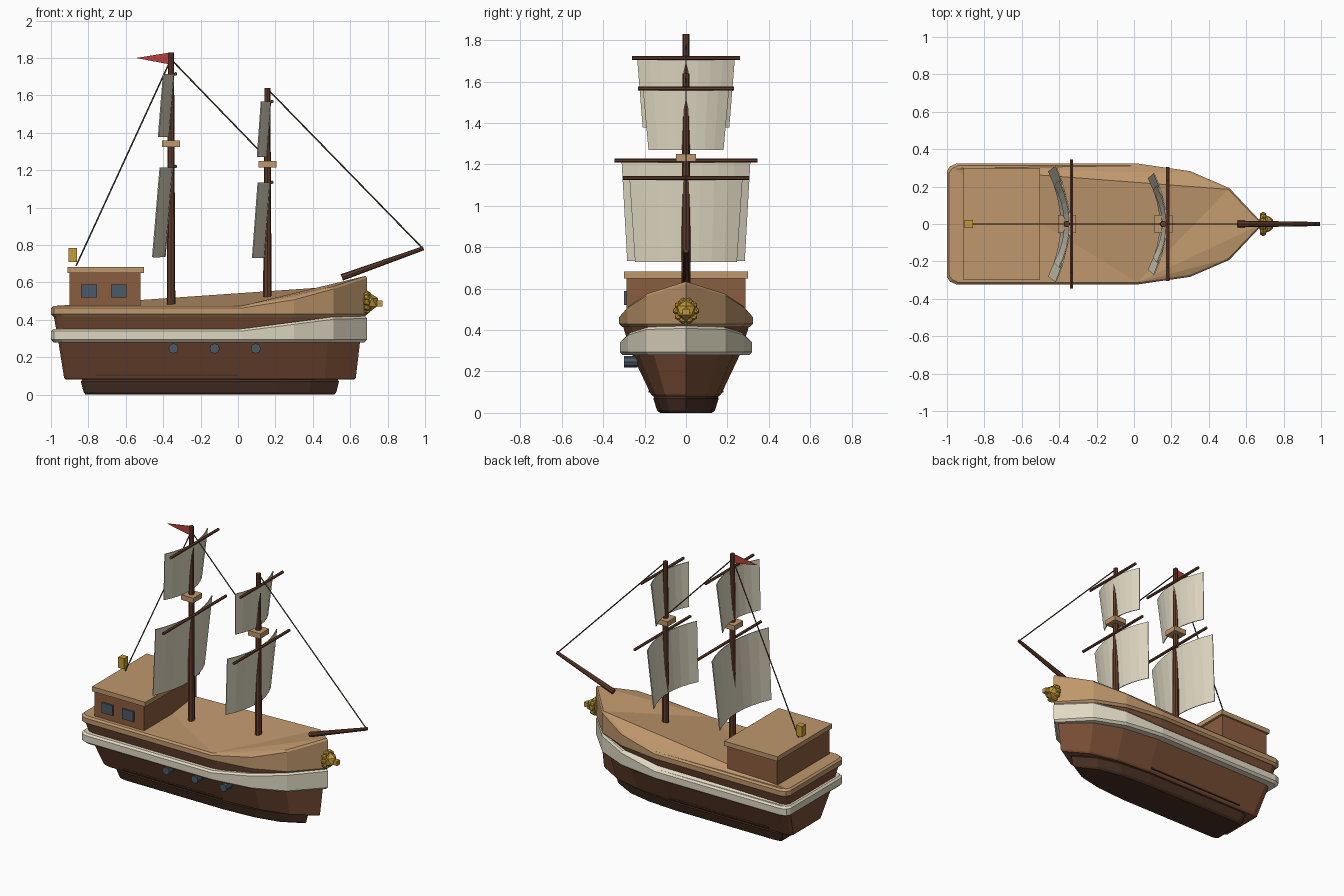
import bpy, bmesh, math
from mathutils import Vector

if "Cube" in bpy.data.objects:
    bpy.data.objects.remove(bpy.data.objects["Cube"])

COL = dict(tan=(.52, .31, .15), hull=(.19, .075, .035), keel=(.065, .03, .017),
           cream=(.74, .69, .54), gold=(.55, .32, .04), glass=(.07, .10, .14),
           red=(.48, .055, .045), mast=(.125, .046, .025), cabin=(.26, .11, .05),
           rope=(.08, .07, .045))
MATS = {}
for key, c in COL.items():
    MATS[key] = bpy.data.materials.new(key)
    MATS[key].diffuse_color = (*c, 1)


def finish(name, bm, col):
    bmesh.ops.recalc_face_normals(bm, faces=bm.faces[:])
    me = bpy.data.meshes.new(name)
    bm.to_mesh(me)
    bm.free()
    me.materials.append(MATS[col])
    ob = bpy.data.objects.new(name, me)
    bpy.context.collection.objects.link(ob)
    return ob


def box(name, lo, hi, col):
    bm = bmesh.new()
    bmesh.ops.create_cube(bm, size=1)
    lo, hi = Vector(lo), Vector(hi)
    for v in bm.verts:
        v.co = Vector([(lo[i] + hi[i]) / 2 + v.co[i] * (hi[i] - lo[i]) for i in range(3)])
    return finish(name, bm, col)


def rod(name, a, b, r1, r2, col, sides=8):
    a, b = Vector(a), Vector(b)
    bm = bmesh.new()
    bmesh.ops.create_cone(bm, cap_ends=True, segments=sides, radius1=r1, radius2=r2,
                          depth=(b - a).length)
    bm.transform((b - a).to_track_quat('Z', 'Y').to_matrix().to_4x4())
    bmesh.ops.translate(bm, verts=bm.verts[:], vec=(a + b) / 2)
    return finish(name, bm, col)


# Deck plan: stern corner to bow on one side, mirrored to the other
HALF = [(-1, .28), (-.985, .305), (-.95, .32), (.02, .32), (.3, .28), (.51, .19)]
PLAN = HALF + [(.69, 0)] + [(x, -y) for x, y in reversed(HALF)]


def sheer(x, zs):
    """Height along the ship: zs at x = .02, .3, .51, .69."""
    xs = (.02, .3, .51, .69)
    if x <= xs[0]:
        return zs[0]
    for i in range(3):
        if x <= xs[i + 1] + 1e-6:
            t = (x - xs[i]) / (xs[i + 1] - xs[i])
            return zs[i] + t * (zs[i + 1] - zs[i])


def loft(name, rings, col):
    """rings: (x stern, x bow, half width, height or sheer tuple)"""
    bm = bmesh.new()
    rows = []
    for xa, xb, hw, z in rings:
        rows.append([bm.verts.new((xa + (x + 1) / 1.69 * (xb - xa), y / .32 * hw,
                                   sheer(x, z) if isinstance(z, tuple) else z))
                     for x, y in PLAN])
    n = len(PLAN)
    for r, s in zip(rows, rows[1:]):
        for i in range(n):
            j = (i + 1) % n
            bm.faces.new((r[i], r[j], s[j], s[i]))
    bm.faces.new(rows[0])
    # Faceted top surface
    top = rows[-1]
    for fan in ((1, 2, 3, 4, 5), (9, 10, 11, 12, 0, 1, 5), (9, 5, 6, 7, 8)):
        for i in range(1, len(fan) - 1):
            bm.faces.new([top[k] for k in (fan[0], fan[i], fan[i + 1])])
    return finish(name, bm, col)


def lift(zs, d):
    return tuple(z + d for z in zs)


# Hull layers
loft("keel", [(-.815, .515, .125, 0), (-.825, .525, .14, .012), (-.84, .54, .158, .07),
              (-.83, .53, .15, .085)], "keel")
loft("hull", [(-.92, .62, .16, .08), (-.93, .63, .17, .09), (-.96, .652, .26, .28),
              (-.985, .67, .305, .42)], "hull")
BAND = (.352, .388, .415, .42)
loft("hull_band", [(-.985, .675, .305, .28), (-1, .69, .32, .295),
                   (-1, .69, .32, lift(BAND, -.012)), (-.988, .68, .308, BAND)], "cream")
RAIL = (.475, .52, .577, .635)
loft("deck", [(-.985, .675, .308, .415), (-1, .69, .323, .43),
              (-1, .69, .323, lift(RAIL, -.012)), (-.988, .682, .312, RAIL)], "tan")
for side, s in (("front", -1), ("back", 1)):
    box("plank_" + side, (-.76, s * .17 - .012, .099), (0, s * .17 + .012, .109), "keel")

# Portholes
for i in range(3):
    x = -.345 + .22 * i
    rod(f"porthole_{i + 1}", (x, -.30, .247), (x, -.235, .247), .027, .027, "glass")

# Stern cabin
box("cabin", (-.90, -.287, .46), (-.52, .287, .65), "cabin")
box("cabin_roof", (-.912, -.30, .65), (-.503, .30, .682), "tan")
for i, x in enumerate((-.84, -.68)):
    box(f"cabin_window_{i + 1}", (x, -.30, .52), (x + .085, -.28, .59), "glass")
box("stern_lantern", (-.905, -.022, .709), (-.86, .022, .783), "gold")


def sail(name, x_top, x_bot, z_top, z_bot, w_top, w_bot, belly):
    bm = bmesh.new()
    rows = []
    for x, z, w in ((x_top, z_top, w_top), (x_bot, z_bot, w_bot)):
        rows.append([bm.verts.new((x - belly * (i / 4) ** 2, w * i / 4, z))
                     for i in range(-4, 5)])
    for i in range(8):
        bm.faces.new((rows[0][i], rows[0][i + 1], rows[1][i + 1], rows[1][i]))
    ob = finish(name, bm, "cream")
    m = ob.modifiers.new("thickness", 'SOLIDIFY')
    m.thickness = .006
    m.offset = 0


# Masts with lookout platform, two yards and two sails each
# yards: height, half length; sails: x top, x bottom, z top, z bottom, half widths, belly
SHIP = {
    "main": dict(x=-.358, z=(.46, 1.83), top=1.325, yards=((1.22, .345), (1.715, .262)),
                 sails=((-.35, -.39, 1.215, .735, .31, .283, .067),
                        (-.343, -.37, 1.715, 1.378, .235, .208, .056))),
    "fore": dict(x=.157, z=(.50, 1.64), top=1.215, yards=((1.135, .305), (1.567, .232)),
                 sails=((.17, .14, 1.135, .73, .272, .245, .063),
                        (.174, .153, 1.567, 1.27, .207, .18, .05)))}
for name, p in SHIP.items():
    x = p["x"]
    rod(name + "_mast", (x, 0, p["z"][0]), (x, 0, p["z"][1]), .023, .016, "mast")
    box(name + "_lookout", (x - .048, -.048, p["top"]), (x + .048, .048, p["top"] + .035), "tan")
    for lvl, (z, h), s in zip(("lower", "upper"), p["yards"], p["sails"]):
        rod(f"{name}_{lvl}_yard", (x + .024, -h, z), (x + .024, h, z), .01, .01, "mast", 6)
        sail(f"{name}_{lvl}_sail", *s)

# Bowsprit and rigging
rod("bowsprit", (.555, 0, .627), (.992, 0, .783), .018, .011, "mast")
for i, (a, b) in enumerate((((-.36, 1.79), (-.865, .69)), ((-.355, 1.79), (.157, 1.26)),
                            ((.157, 1.635), (.985, .785)))):
    rod(f"rope_{i + 1}", (a[0], 0, a[1]), (b[0], 0, b[1]), .004, .004, "rope", 6)

# Pennant
bm = bmesh.new()
bm.faces.new([bm.verts.new((x, 0, z)) for x, z in ((-.36, 1.83), (-.36, 1.765), (-.545, 1.80))])
pennant = finish("pennant", bm, "red")
pennant.modifiers.new("thickness", 'SOLIDIFY').thickness = .004


# Bow figurehead: faceted head, mane and snout
def ball(name, c, r):
    bm = bmesh.new()
    bmesh.ops.create_icosphere(bm, subdivisions=1, radius=r)
    bmesh.ops.translate(bm, verts=bm.verts[:], vec=c)
    return finish(name, bm, "gold")


ball("figurehead", (.705, 0, .493), .05)
for i in range(10):
    a = math.tau * i / 10
    ball(f"figurehead_mane_{i + 1}", (.69, .046 * math.cos(a), .493 + .046 * math.sin(a)), .02)
box("figurehead_snout", (.73, -.016, .472), (.772, .016, .503), "gold")

for m in bpy.data.materials:
    if m.users and not m.is_grease_pencil:
        m.use_nodes = True
        m.node_tree.nodes["Principled BSDF"].inputs["Base Color"].default_value = m.diffuse_color
